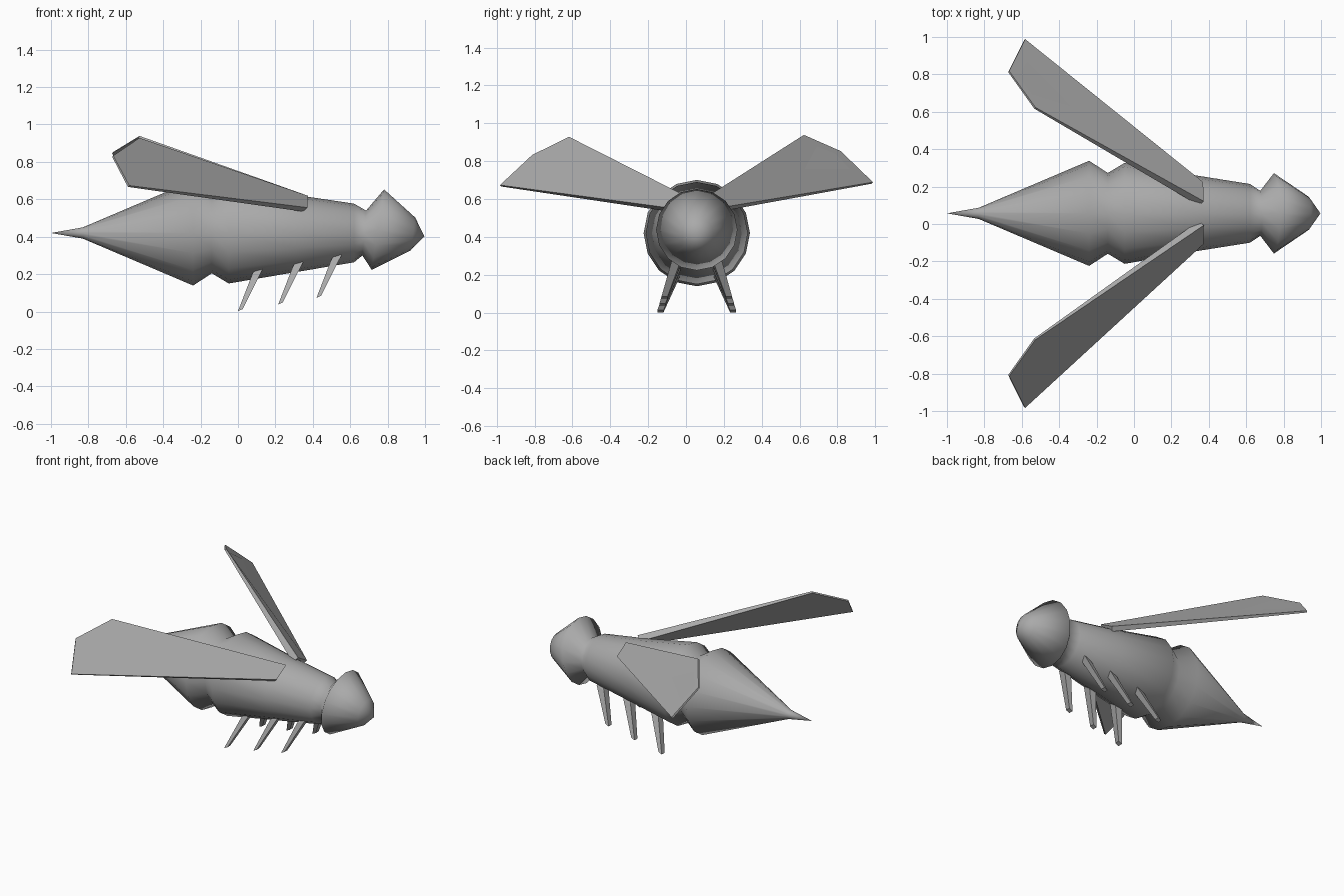
import bpy, bmesh, math
from mathutils import Vector

if "Cube" in bpy.data.objects:
    bpy.data.objects.remove(bpy.data.objects["Cube"])

AXIS_Y = 0.057   # centre line of the insect
SIDES = 16

grey = bpy.data.materials.new("plain grey")
grey.use_nodes = True
COLOUR = (0.4, 0.4, 0.4, 1)
grey.diffuse_color = COLOUR
grey.node_tree.nodes["Principled BSDF"].inputs["Base Color"].default_value = COLOUR


def loft(name, rings, smooth=False):
    """Skin a list of equal-length point rings and close both ends."""
    bm = bmesh.new()
    loops = [[bm.verts.new(p) for p in ring] for ring in rings]
    for a, b in zip(loops, loops[1:]):
        for i in range(len(a)):
            j = (i + 1) % len(a)
            bm.faces.new((a[i], a[j], b[j], b[i]))
    bm.faces.new(loops[0])
    bm.faces.new(loops[-1])
    bmesh.ops.remove_doubles(bm, verts=bm.verts, dist=0.0005)
    bmesh.ops.recalc_face_normals(bm, faces=bm.faces)
    for f in bm.faces:
        f.smooth = smooth
    mesh = bpy.data.meshes.new(name)
    bm.to_mesh(mesh)
    bm.free()
    mesh.materials.append(grey)
    ob = bpy.data.objects.new(name, mesh)
    bpy.context.collection.objects.link(ob)
    return ob


def body_ring(x, z, r, lean=0.0):
    """Round section across the body; lean pushes its top forward."""
    pts = []
    for i in range(SIDES):
        a = 2 * math.pi * i / SIDES
        pts.append((x + lean * math.sin(a), AXIS_Y + r * math.cos(a), z + r * math.sin(a)))
    return pts


# Body from sting to face: x, centre height, radius, lean
profile = [
    (-1.0, 0.42, 0.0, 0), (-0.83, 0.42, 0.03, 0), (-0.24, 0.42, 0.281, 0),
    (-0.14, 0.42, 0.216, 0), (-0.05, 0.42, 0.27, 0), (0.31, 0.417, 0.206, 0),
    (0.62, 0.42, 0.157, 0), (0.675, 0.42, 0.12, 0.01), (0.748, 0.438, 0.215, 0.033),
    (0.935, 0.415, 0.088, 0.012), (0.997, 0.402, 0.0, 0),
]
loft("body", [body_ring(*p) for p in profile], smooth=True)


# Wings: outline runs root top, tip top, tip end, tip bottom, root bottom
def wing(name, outline, thick):
    pts = [Vector(p) for p in outline]
    n = (pts[1] - pts[0]).cross(pts[3] - pts[0]).normalized()
    loft(name, [[p + n * t * s for p, t in zip(pts, thick)] for s in (-0.5, 0.5)])


thickness = (0.045, 0.012, 0.01, 0.012, 0.035)
wing("right_wing", [(0.36, 0.005, 0.605), (-0.53, -0.615, 0.925), (-0.67, -0.81, 0.83),
                    (-0.585, -0.98, 0.67), (0.36, -0.10, 0.545)], thickness)
wing("left_wing", [(0.36, 0.11, 0.605), (-0.53, 0.62, 0.935), (-0.67, 0.815, 0.85),
                   (-0.585, 0.985, 0.685), (0.36, 0.215, 0.55)], thickness)


# Legs: tapered box struts, swept back and splayed outwards
def leg_ring(x, y, z, wx, wy, tilt):
    return [(x + sx * wx / 2, y + sy * wy / 2, z + sx * tilt)
            for sx, sy in ((-1, -1), (1, -1), (1, 1), (-1, 1))]


legs = (("rear", 0.0, 0.0), ("middle", 0.215, 0.036), ("front", 0.42, 0.072))
for side, s in (("left", 1), ("right", -1)):
    for label, x, z in legs:
        inner = 0.108 - z * 0.1
        outer = 0.192 - z * 0.3
        loft(f"{side}_{label}_leg", [
            leg_ring(x + 0.012, AXIS_Y + s * outer, z + 0.007, 0.025, 0.032, 0.006),
            leg_ring(x + 0.105, AXIS_Y + s * inner, z + 0.215, 0.055, 0.05, 0.012),
            leg_ring(x + 0.125, AXIS_Y + s * (inner - 0.02), z + 0.265, 0.03, 0.03, 0.008),
        ])
